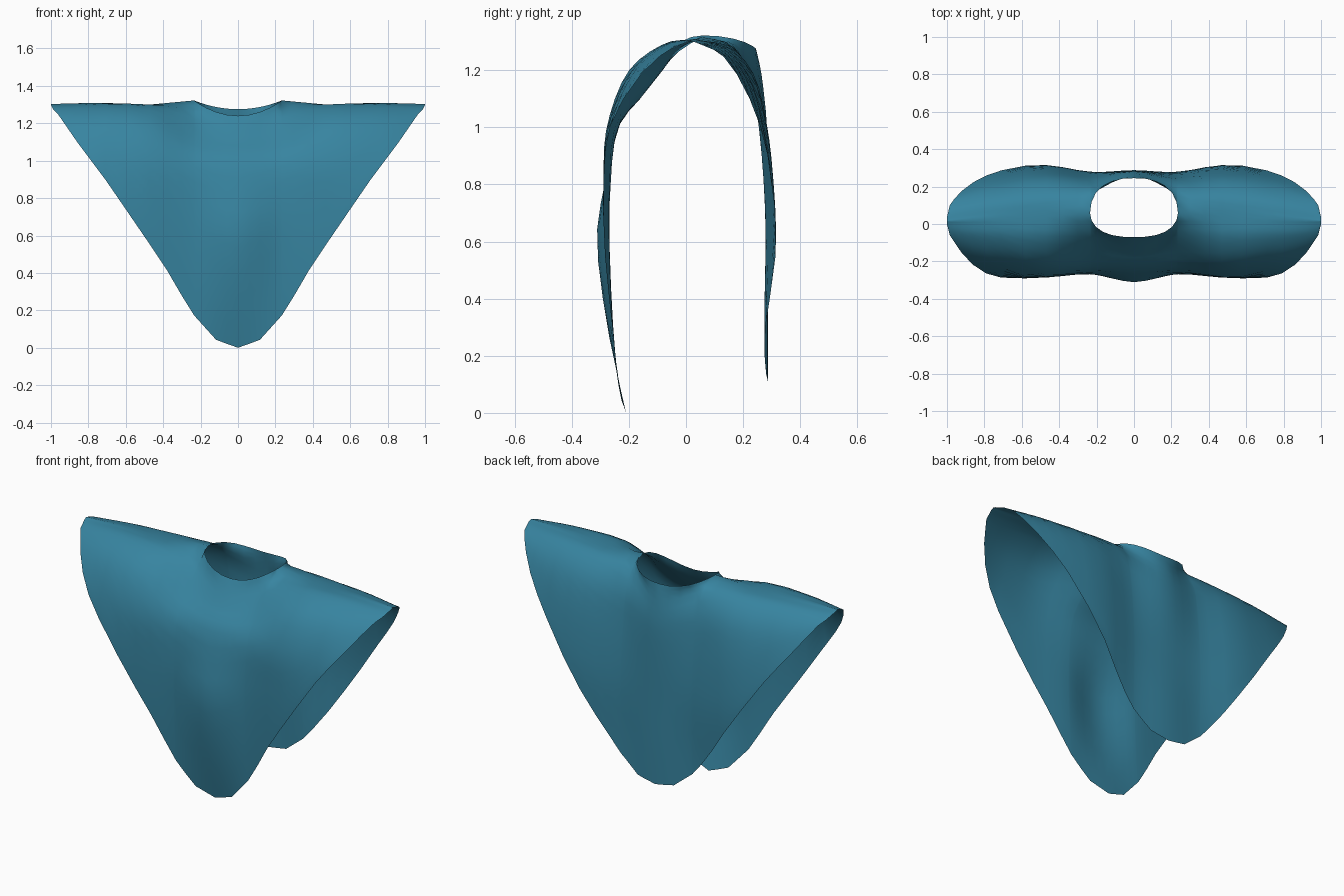
import bpy
import bmesh
import math
from mathutils import Vector

if "Cube" in bpy.data.objects:
    bpy.data.objects.remove(bpy.data.objects["Cube"])

NECK = 0.235
STATIONS = [0, NECK, 0.47, 0.75, 1]
LEVELS = [1, 0.8, 0.6, 0.3, 0]
ROWS = 16


def profile(upper, depths):
    """Cloth section from the top edge downward, as (y, z) points."""
    return [Vector(p) for p in upper] + [Vector(p) for p in zip(depths, LEVELS)]


# Sections of the front panel, from the middle outward
FRONT = [
    profile([(-.07, 1.24), (-.112, 1.175), (-.168, 1.095)], [-.24, -.285, -.312, -.275, -.21]),
    profile([(.06, 1.322), (-.05, 1.245), (-.15, 1.125)], [-.24, -.264, -.268, -.255, -.23]),
    profile([(.04, 1.3), (-.07, 1.29), (-.2, 1.19)], [-.275, -.285, -.285, -.27, -.23]),
    profile([(.03, 1.31), (-.07, 1.29), (-.19, 1.19)], [-.27, -.29, -.29, -.27, -.23]),
    profile([(.015, 1.303), (-.055, 1.272), (-.135, 1.19)], [-.235, -.28, -.28, -.27, -.23]),
]
# Sections of the back panel
BACK = [
    profile([(.245, 1.275), (.262, 1.2), (.275, 1.1)], [.283, .285, .285, .288, .285]),
    profile([(.06, 1.322), (.17, 1.28), (.23, 1.16)], [.255, .273, .28, .274, .28]),
    profile([(.04, 1.3), (.15, 1.285), (.24, 1.18)], [.285, .307, .315, .3, .29]),
    profile([(.03, 1.31), (.13, 1.28), (.215, 1.175)], [.265, .295, .3, .3, .29]),
    profile([(.015, 1.303), (.08, 1.28), (.145, 1.22)], [.23, .27, .28, .28, .28]),
]
# Hem height by distance from the middle
SIDE_HEM = [(.37, .4), (.49, .58), (.71, .9), (.86, 1.1), (.96, 1.245), (.985, 1.27), (1, 1.297)]
FRONT_HEM = [(0, 0), (.115, .04), (.25, .19)] + SIDE_HEM
BACK_HEM = [(0, .11), (.115, .13), (.25, .24)] + SIDE_HEM


def linear(keys, values, x):
    for i in range(len(keys) - 1):
        if x <= keys[i + 1]:
            f = (x - keys[i]) / (keys[i + 1] - keys[i])
            return values[i] + (values[i + 1] - values[i]) * f
    return values[-1]


def smooth(keys, values, x):
    """Cubic interpolation with flat slope at the first key."""
    last = len(keys) - 1

    def slope(i):
        if i == 0:
            return values[0] * 0
        j = min(i + 1, last)
        return (values[j] - values[i - 1]) / (keys[j] - keys[i - 1])

    i = max(k for k in range(last) if keys[k] <= x)
    h = keys[i + 1] - keys[i]
    f = (x - keys[i]) / h
    g = 1 - f
    return (values[i] * (g * g * (1 + 2 * f)) + values[i + 1] * (f * f * (3 - 2 * f))
            + slope(i) * (h * f * g * g) - slope(i + 1) * (h * f * f * g))


def top_edge(sections, x):
    """Rounded neckline in the middle, shoulder ridge outside it."""
    tops = [s[0] for s in sections]
    if x < NECK:
        f = (x / NECK) ** 2
        around = (1 - math.sqrt(1 - f)) ** 1.25
        return Vector((tops[0].lerp(tops[1], around).x, tops[0].lerp(tops[1], f).y))
    return linear(STATIONS, tops, x)


def column(sections, hem, x):
    """Points down the cloth at one distance from the middle."""
    a = abs(x)
    line = [smooth(STATIONS, [s[k] for s in sections], a) for k in range(len(sections[0]))]
    line[0] = top_edge(sections, a)
    bottom = linear(*zip(*hem), a)
    last = len(line) - 1

    def along(t):
        i = min(int(t), last - 1)
        f = t - i
        before = line[i - 1] if i else line[0] * 2 - line[1]
        p = [before, line[i], line[i + 1], line[min(i + 2, last)]]
        return (p[1] * 2 + (p[2] - p[0]) * f
                + (p[0] * 2 - p[1] * 5 + p[2] * 4 - p[3]) * f ** 2
                + (p[1] * 3 - p[0] - p[2] * 3 + p[3]) * f ** 3) / 2

    # Find where the section meets the hem
    low, high = 0, last
    for _ in range(30):
        mid = (low + high) / 2
        if along(mid).y > bottom:
            low = mid
        else:
            high = mid
    return [Vector((x, *along(low * r / ROWS))) for r in range(ROWS + 1)]


# Columns are packed to follow the round neckline and the narrow shoulder ends
half = [NECK * math.sin(math.radians(d)) for d in range(0, 91, 15)]
half += [.3, .38, .47, .58, .71, .79, .86, .92, .96, .985, 1]
xs = [-x for x in reversed(half[1:])] + half

# Draped cloth: two panels joined along the shoulders
bm = bmesh.new()
for sections, hem, flip in ((FRONT, FRONT_HEM, False), (BACK, BACK_HEM, True)):
    grid = [[bm.verts.new(p) for p in column(sections, hem, x)] for x in xs]
    for a, b in zip(grid, grid[1:]):
        for r in range(ROWS):
            quad = [a[r], a[r + 1], b[r + 1], b[r]]
            bm.faces.new(quad[::-1] if flip else quad)
bmesh.ops.remove_doubles(bm, verts=bm.verts, dist=0.0005)
for face in bm.faces:
    face.smooth = True
mesh = bpy.data.meshes.new("poncho")
bm.to_mesh(mesh)
bm.free()
poncho = bpy.data.objects.new("poncho", mesh)
bpy.context.collection.objects.link(poncho)

# Blue cloth
cloth = bpy.data.materials.new("teal blue cloth")
cloth.use_nodes = True
color = (.038, .23, .35, 1)
cloth.diffuse_color = color
cloth.node_tree.nodes["Principled BSDF"].inputs["Base Color"].default_value = color
mesh.materials.append(cloth)
